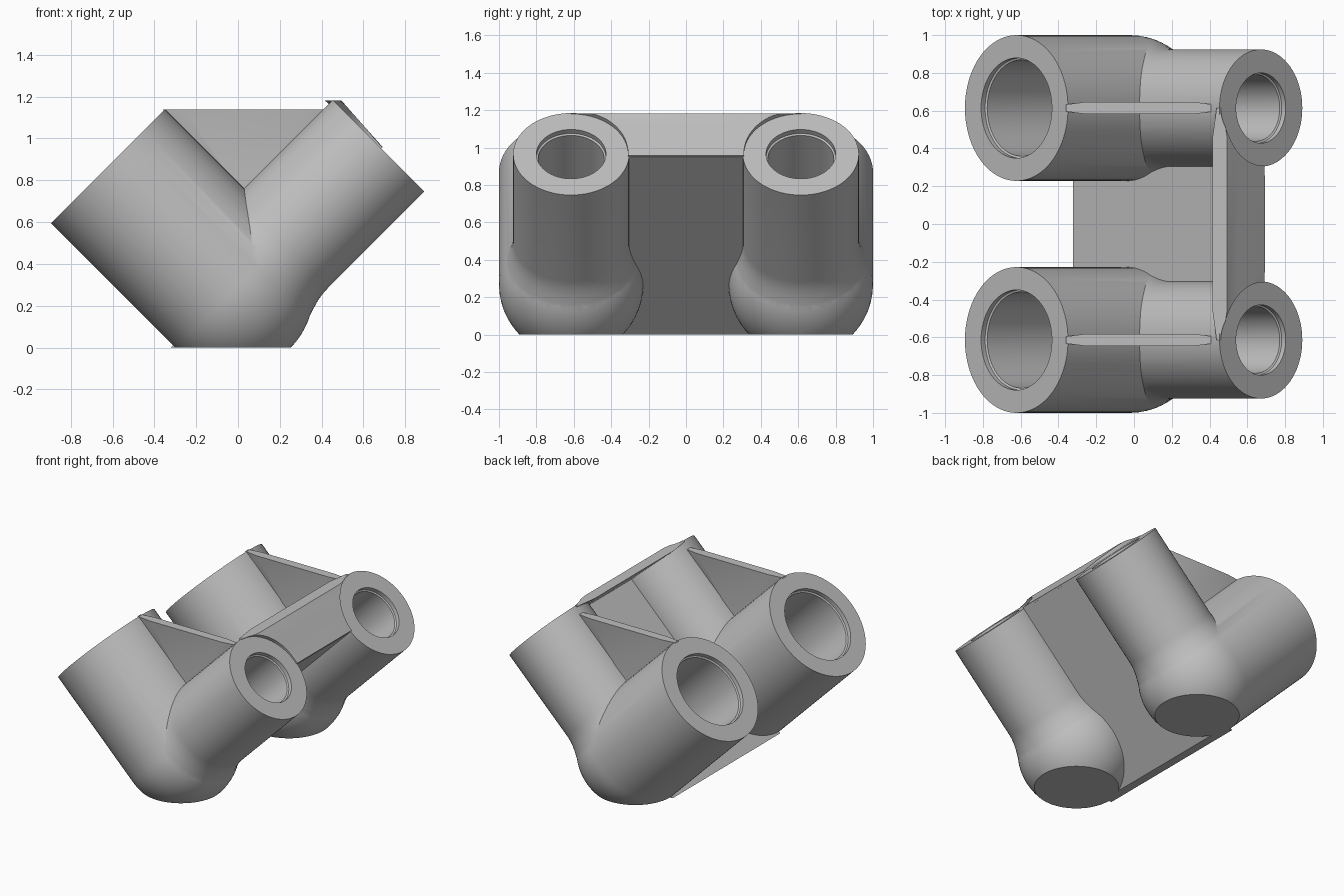
import bpy, bmesh, math
from mathutils import Vector, Matrix

if "Cube" in bpy.data.objects:
    bpy.data.objects.remove(bpy.data.objects["Cube"])

YC = 0.614                      # distance of each elbow from the middle
CX, CZ = -0.024, 0.269          # elbow centre
R_BIG, R_SMALL = 0.386, 0.31
L_BIG, L_SMALL = 0.846, 0.984   # arm lengths
SEG = 72
H = math.sqrt(0.5)

grey = bpy.data.materials.new("grey")
grey.diffuse_color = (0.52, 0.52, 0.52, 1)
grey.use_nodes = True
grey.node_tree.nodes["Principled BSDF"].inputs["Base Color"].default_value = grey.diffuse_color


def make(name, bm):
    bmesh.ops.recalc_face_normals(bm, faces=bm.faces)
    me = bpy.data.meshes.new(name)
    bm.to_mesh(me)
    bm.free()
    me.materials.append(grey)
    ob = bpy.data.objects.new(name, me)
    bpy.context.collection.objects.link(ob)
    return ob


def loft(name, rings):
    """Skin closed rings of points and cap both ends."""
    bm = bmesh.new()
    vs = [[bm.verts.new(p) for p in r] for r in rings]
    n = len(vs[0])
    for a, b in zip(vs, vs[1:]):
        for i in range(n):
            bm.faces.new((a[i], a[(i + 1) % n], b[(i + 1) % n], b[i]))
    bm.faces.new(vs[0])
    bm.faces.new(vs[-1])
    return make(name, bm)


def lathe(name, profile, side, y):
    """Revolve (distance, radius) pairs round an arm axis leaning 45 degrees."""
    d, s = Vector((side * H, 0, H)), Vector((-side * H, 0, H))
    c = Vector((CX, y, CZ))
    angles = [2 * math.pi * i / SEG for i in range(SEG)]
    return loft(name, [[c + d * t + r * (s * math.cos(a) + Vector((0, 1, 0)) * math.sin(a))
                        for a in angles] for t, r in profile])


def combine(ob, other, op):
    m = ob.modifiers.new("combine", 'BOOLEAN')
    m.operation, m.object, m.solver = op, other, 'MANIFOLD'
    bpy.context.view_layer.objects.active = ob
    bpy.ops.object.modifier_apply(modifier=m.name)
    bpy.data.objects.remove(other)


def ball(r, n=16):
    """Profile of a half ball behind the elbow centre."""
    return [(-r * math.cos(a), r * math.sin(a))
            for a in (math.pi / 2 * (i + 0.15) / n for i in range(n))]


def slab(t, s, y):
    """Point at distance t along the small arm, height s above its axis."""
    return Vector((CX + (t - s) * H, y, CZ + (t + s) * H))


def pointed(end, full, tip, thick):
    """Long strip outline with tapered ends, as (along, across) pairs."""
    return [(-end, -tip), (-full, -thick), (full, -thick), (end, -tip),
            (end, tip), (full, thick), (-full, thick), (-end, tip)]


# web plate lying in the plane of the two small arms
w = 0.021
body = loft("elbow_pair", [[slab(t, s, y) for t, s in
            ((-0.75, -w), (L_SMALL - 0.003, -w), (L_SMALL - 0.003, w), (-0.75, w))]
            for y in (-YC, YC)])

# end flange, tapered in thickness, hollowed where it meets the arm mouths
flange = loft("end_flange", [
    [slab(L_SMALL + t, -w + 0.002, y) for y, t in pointed(YC, 0.25, 0.003, 0.010)],
    [slab(L_SMALL + t, 0.308 - t, y) for y, t in pointed(YC, 0.45, 0.012, 0.028)]])
for y in (-YC, YC):
    combine(flange, lathe("mouth_cut", [(0.5, 0.304), (1.2, 0.304)], 1, y), 'DIFFERENCE')
combine(body, flange, 'UNION')

for y in (-YC, YC):
    # large arm with rounded heel
    combine(body, lathe("large_arm", ball(R_BIG) + [(0, R_BIG), (L_BIG, R_BIG)], -1, y), 'UNION')
    # small arm easing out to the heel radius
    ease = [(0.33 * i / 14, 0.3475 + 0.0375 * math.cos(math.pi * i / 14)) for i in range(15)]
    combine(body, lathe("small_arm", [(-0.1, 0.3)] + ease + [(L_SMALL, R_SMALL)], 1, y), 'UNION')
    # gusset between the arms
    strip = pointed(0.39, 0.29, 0.018, 0.032)
    combine(body, loft("gusset", [
        [(0.03 + u * 0.05, y + v * 0.6, 0.74) for u, v in strip],
        [(0.03 + u, y + v, 1.139) for u, v in strip]]), 'UNION')

for y in (-YC, YC):
    # bores with a shallow step at the mouth
    for side, length, r, mouth in ((-1, L_BIG, 0.254, 0.265), (1, L_SMALL, 0.176, 0.186)):
        combine(body, lathe("bore", ball(r) + [(0, r), (length - 0.035, r), (length - 0.03, mouth),
                                               (length + 0.1, mouth)], side, y), 'DIFFERENCE')

# flat base
bm = bmesh.new()
bmesh.ops.create_cube(bm, size=4, matrix=Matrix.Translation((0, 0, -2)))
combine(body, make("base_cut", bm), 'DIFFERENCE')

bpy.ops.object.select_all(action='DESELECT')
body.select_set(True)
bpy.context.view_layer.objects.active = body
bpy.ops.object.shade_smooth_by_angle(angle=math.radians(25))
